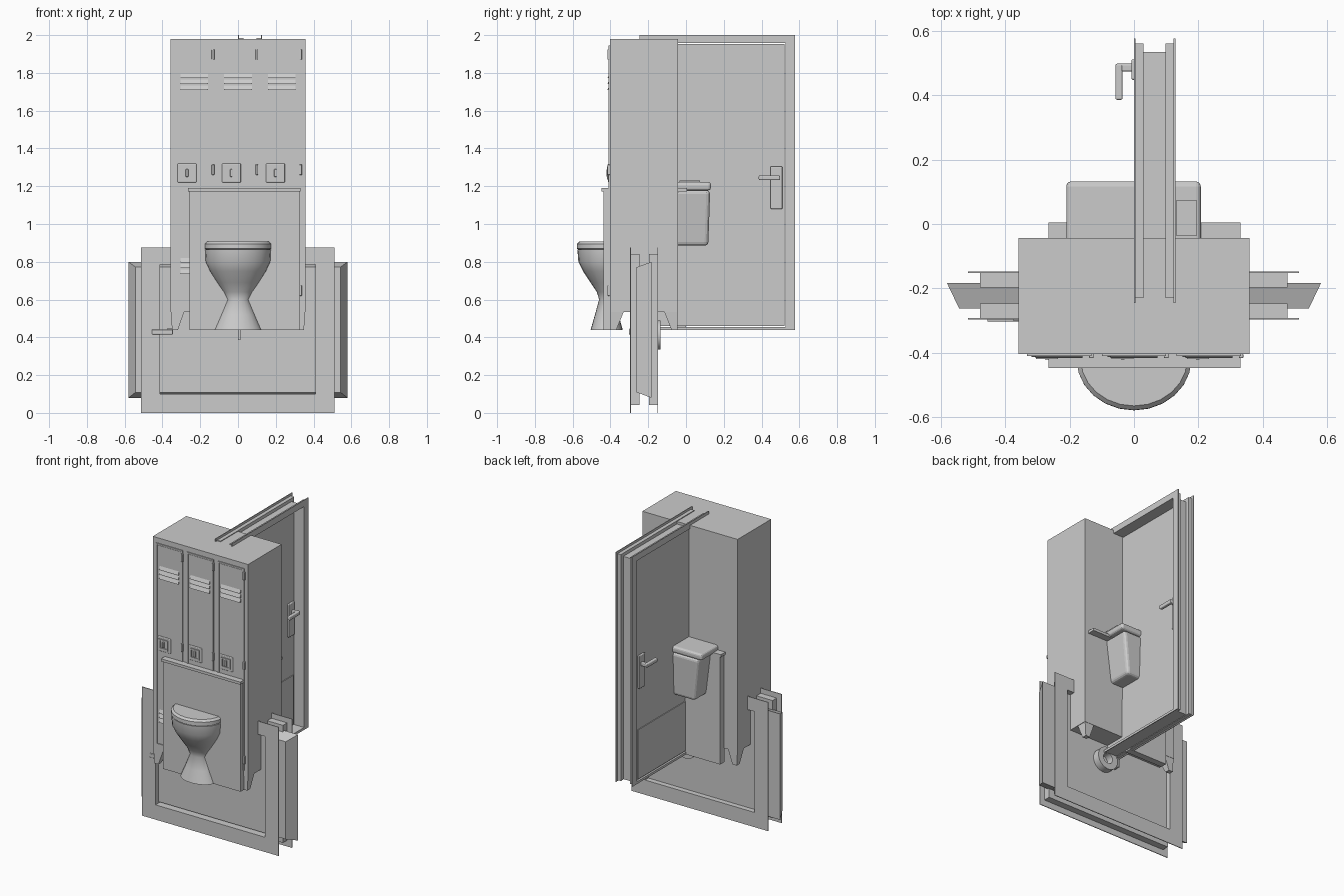
import bpy, bmesh, math
from mathutils import Vector, Matrix

cube = bpy.data.objects.get("Cube")
if cube:
    bpy.data.objects.remove(cube, do_unlink=True)

grey = bpy.data.materials.new("plain_grey")
grey.use_nodes = True
grey.diffuse_color = (0.6, 0.6, 0.6, 1)
grey.node_tree.nodes["Principled BSDF"].inputs["Base Color"].default_value = (0.6, 0.6, 0.6, 1)


def finish(name, bm, smooth=False):
    bmesh.ops.recalc_face_normals(bm, faces=bm.faces[:])
    mesh = bpy.data.meshes.new(name)
    bm.to_mesh(mesh)
    bm.free()
    mesh.materials.append(grey)
    obj = bpy.data.objects.new(name, mesh)
    bpy.context.collection.objects.link(obj)
    if smooth:
        bpy.ops.object.select_all(action='DESELECT')
        obj.select_set(True)
        bpy.context.view_layer.objects.active = obj
        bpy.ops.object.shade_smooth_by_angle(angle=math.radians(40))
    return obj


def add_box(bm, x, y, z):
    """Box from (min, max) ranges; returns its vertices."""
    size = [r[1] - r[0] for r in (x, y, z)]
    mid = [(r[1] + r[0]) / 2 for r in (x, y, z)]
    mat = Matrix.Translation(mid) @ Matrix.Diagonal((*size, 1))
    return bmesh.ops.create_cube(bm, size=1, matrix=mat)["verts"]


def box(name, x, y, z, bevel=0):
    bm = bmesh.new()
    add_box(bm, x, y, z)
    obj = finish(name, bm)
    if bevel:
        mod = obj.modifiers.new("soft_edges", 'BEVEL')
        mod.width, mod.segments = bevel, 3
    return obj


def ring(name, axis, depth, outer, inner):
    """Rectangular frame: outer and inner are (u0, u1, z0, z1)."""
    a0, a1, b0, b1 = outer
    c0, c1, d0, d1 = inner
    bm = bmesh.new()
    for u, z in (((a0, c0), (b0, b1)), ((c1, a1), (b0, b1)),
                 ((c0, c1), (b0, d0)), ((c0, c1), (d1, b1))):
        if axis == 'X':
            add_box(bm, depth, u, z)
        else:
            add_box(bm, u, depth, z)
    return finish(name, bm)


def loft(name, sections, sides=24):
    """Stack of ellipses: (z, radius x, radius y, centre y)."""
    bm = bmesh.new()
    loops = []
    for z, rx, ry, cy in sections:
        angles = [2 * math.pi * i / sides for i in range(sides)]
        loops.append([bm.verts.new((rx * math.cos(a), cy + ry * math.sin(a), z)) for a in angles])
    for lo, hi in zip(loops, loops[1:]):
        for i in range(sides):
            j = (i + 1) % sides
            bm.faces.new((lo[i], lo[j], hi[j], hi[i]))
    bm.faces.new(loops[0])
    bm.faces.new(loops[-1])
    return finish(name, bm, True)


def tapered(name, x, y, z, sx, sy, bottom, pivot):
    """Box whose bottom or top end is scaled about a pivot."""
    bm = bmesh.new()
    end = z[0] if bottom else z[1]
    for v in add_box(bm, x, y, z):
        if abs(v.co.z - end) < 1e-5:
            v.co.x = pivot[0] + (v.co.x - pivot[0]) * sx
            v.co.y = pivot[1] + (v.co.y - pivot[1]) * sy
    return finish(name, bm)


# Locker cabinet with tapered legs
box("locker_body", (-0.358, 0.358), (-0.403, -0.043), (0.535, 1.98))
for sx in (-1, 1):
    for y0, y1, py in ((-0.4, -0.33, -0.4), (-0.115, -0.045, -0.045)):
        tapered("locker_leg", sorted((sx * 0.355, sx * 0.285)), (y0, y1), (0.44, 0.535),
                0.45, 0.45, True, (sx * 0.345, py))

# Locker doors, with vents, locks and hinges
for cx, lock_x in ((-0.232, -0.27), (0.0, -0.035), (0.232, 0.198)):
    ring("locker_door_rim", 'Y', (-0.409, -0.402), (cx - 0.1, cx + 0.1, 0.575, 1.945),
         (cx - 0.09, cx + 0.09, 0.585, 1.935))
    box("locker_door", (cx - 0.087, cx + 0.087), (-0.406, -0.402), (0.588, 1.932))
    for base in (0.735, 1.71):
        for i in range(3):
            z = base + i * 0.031
            tapered("vent_louver", (cx - 0.073, cx + 0.073), (-0.416, -0.403), (z, z + 0.024),
                    1, 0.2, False, (cx, -0.403))
    box("lock_plate", (lock_x - 0.05, lock_x + 0.05), (-0.412, -0.402), (1.22, 1.32), 0.005)
    ring("lock_rim", 'Y', (-0.418, -0.41), (lock_x - 0.034, lock_x + 0.034, 1.236, 1.304),
         (lock_x - 0.024, lock_x + 0.024, 1.246, 1.294))
    box("lock_latch", (lock_x - 0.007, lock_x + 0.007), (-0.42, -0.41), (1.25, 1.29), 0.003)
    for z in (0.62, 1.26, 1.87):
        box("locker_hinge", (cx + 0.093, cx + 0.107), (-0.416, -0.402), (z, z + 0.055), 0.003)

# Partition behind the toilet
box("partition_front", (-0.257, 0.325), (-0.436, -0.4), (0.44, 1.175))
box("partition_back", (-0.257, 0.03), (-0.045, 0.0), (0.44, 1.175))
box("partition_cap", (-0.265, 0.33), (-0.447, 0.005), (1.172, 1.19))

# Toilet bowl, pedestal, seat and tank
loft("toilet_bowl", [
    (0.44, 0.125, 0.085, -0.42), (0.52, 0.09, 0.062, -0.42), (0.6, 0.059, 0.04, -0.42),
    (0.64, 0.078, 0.052, -0.42), (0.69, 0.112, 0.085, -0.42), (0.75, 0.15, 0.125, -0.42),
    (0.8, 0.173, 0.15, -0.42), (0.865, 0.176, 0.155, -0.42)])
loft("toilet_seat", [
    (0.865, 0.17, 0.15, -0.42), (0.87, 0.178, 0.158, -0.42),
    (0.895, 0.178, 0.157, -0.42), (0.908, 0.165, 0.144, -0.42)])
tank = tapered("toilet_tank", (-0.185, 0.185), (-0.06, 0.128), (0.885, 1.178),
               0.8, 0.94, True, (0, -0.043))
mod = tank.modifiers.new("soft_edges", 'BEVEL')
mod.width, mod.segments = 0.02, 3
box("tank_lid", (-0.21, 0.207), (-0.1, 0.132), (1.178, 1.222), 0.015)
box("flush_plate", (0.13, 0.195), (-0.035, 0.073), (1.22, 1.23))

# Tall door: flanges, casings, jamb, slab and kick plates
for flange, casing in (((0.0, 0.005), (0.0, 0.03)), ((0.123, 0.128), (0.098, 0.128))):
    ring("door_flange", 'X', flange, (-0.245, 0.576, 0.44, 2.0), (-0.2, 0.527, 0.456, 1.957))
    ring("door_casing", 'X', casing, (-0.23, 0.56, 0.447, 1.985), (-0.2, 0.527, 0.456, 1.957))
ring("door_jamb", 'X', (0.03, 0.098), (-0.205, 0.533, 0.45, 1.963), (-0.2, 0.527, 0.456, 1.957))
box("door_slab", (0.008, 0.055), (-0.2, 0.522), (0.46, 1.953))
for x in ((0.003, 0.009), (0.054, 0.06)):
    box("kick_plate", x, (-0.19, 0.51), (0.465, 0.8))

# Lever handles on both faces of the tall door
for face, side in ((0.008, -1), (0.055, 1)):
    def span(a, b):
        return sorted((face + side * a, face + side * b))
    box("handle_plate", span(0, 0.016), (0.447, 0.51), (1.08, 1.305), 0.005)
    box("handle_neck", span(0.01, 0.066), (0.473, 0.497), (1.233, 1.257), 0.005)
    box("handle_lever", span(0.043, 0.066), (0.385, 0.497), (1.232, 1.258), 0.006)

# Wide low frame: two flanges and casings around a bevelled panel
for flange, casing in (((-0.296, -0.291), (-0.296, -0.246)), ((-0.152, -0.147), (-0.197, -0.147))):
    ring("low_frame_flange", 'Y', flange, (-0.514, 0.512, 0.0, 0.875), (-0.413, 0.411, 0.1, 0.785))
    ring("low_frame_casing", 'Y', casing, (-0.478, 0.476, 0.042, 0.84), (-0.413, 0.411, 0.1, 0.785))
bm = bmesh.new()
add_box(bm, (-0.58, 0.58), (-0.262, -0.183), (0.08, 0.8))
for v in bm.verts:
    if v.co.y < -0.25:
        v.co.x *= 0.935
        v.co.z = 0.44 + (v.co.z - 0.44) * 0.92
finish("low_panel", bm)
box("low_lever_neck", (-0.375, -0.345), (-0.3, -0.255), (0.418, 0.448))
box("low_lever", (-0.455, -0.345), (-0.303, -0.29), (0.415, 0.442), 0.004)

# Paper roll on the low panel
bm = bmesh.new()
sides = 24
loops = []
for r, y in ((0.077, -0.268), (0.077, -0.135), (0.036, -0.135), (0.036, -0.268)):
    loops.append([bm.verts.new(Vector((0.095 + r * math.cos(2 * math.pi * i / sides), y,
                                       0.412 + r * math.sin(2 * math.pi * i / sides))))
                  for i in range(sides)])
for a, b in zip(loops, loops[1:] + loops[:1]):
    for i in range(sides):
        j = (i + 1) % sides
        bm.faces.new((a[i], a[j], b[j], b[i]))
finish("paper_roll", bm, True)
box("roll_holder", (0.0, 0.012), (-0.27, -0.14), (0.385, 0.445))
